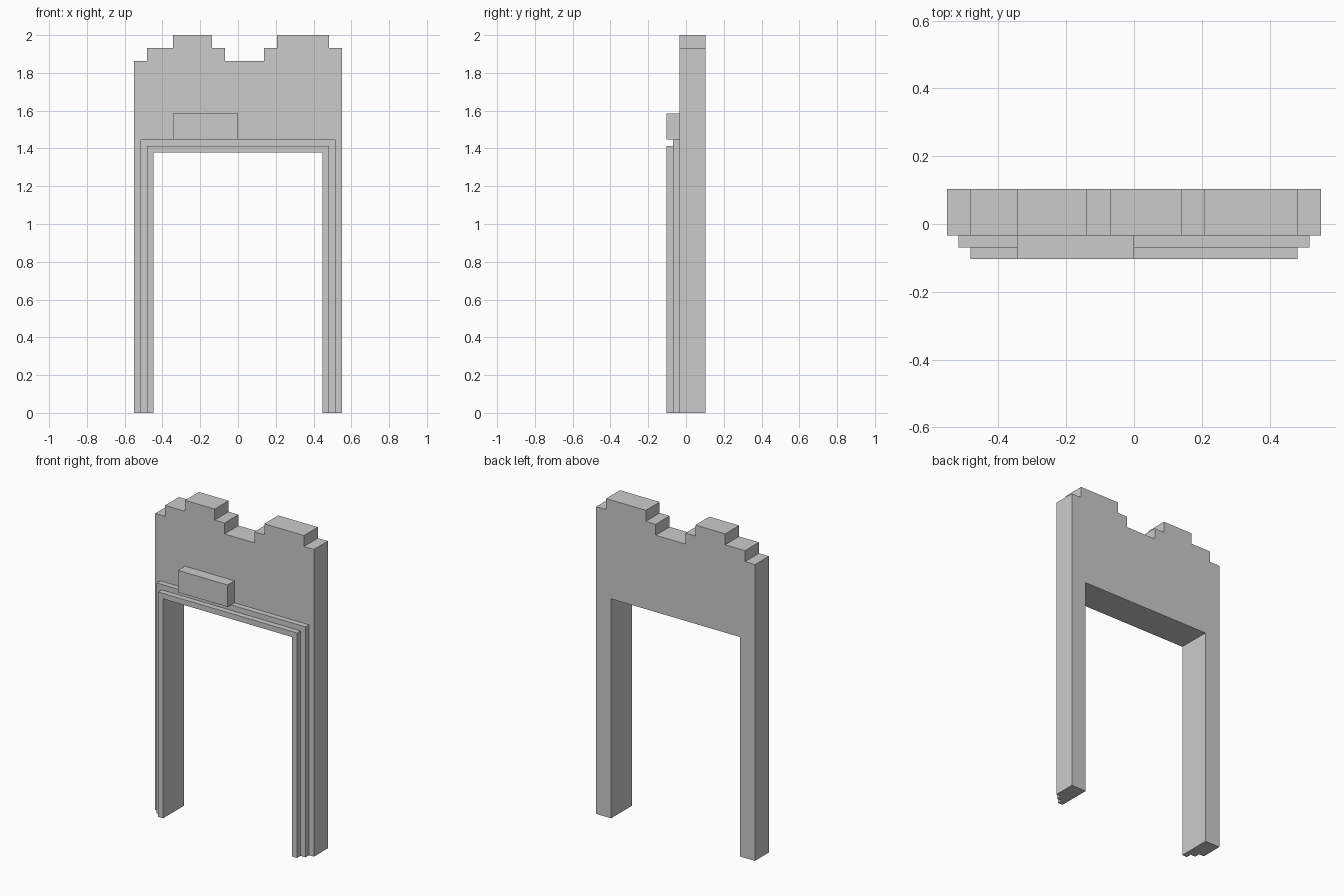
import bpy, bmesh

if "Cube" in bpy.data.objects:
    bpy.data.objects.remove(bpy.data.objects["Cube"])

U = 2 / 58  # the model sits on a grid of 58 units in height


def extrude_profile(name, pts, y0, y1):
    """Extrude an (x, z) outline from y0 to y1, all in grid units."""
    bm = bmesh.new()
    face = bm.faces.new([bm.verts.new((x * U, y0 * U, z * U)) for x, z in pts])
    res = bmesh.ops.extrude_face_region(bm, geom=[face])
    verts = [g for g in res["geom"] if isinstance(g, bmesh.types.BMVert)]
    bmesh.ops.translate(bm, verts=verts, vec=(0, (y1 - y0) * U, 0))
    bmesh.ops.recalc_face_normals(bm, faces=bm.faces)
    mesh = bpy.data.meshes.new(name)
    bm.to_mesh(mesh)
    bm.free()
    obj = bpy.data.objects.new(name, mesh)
    bpy.context.collection.objects.link(obj)
    return obj


def arch(half_width, top_outline):
    """Outline of a doorway: two legs around the opening plus a given top."""
    return ([(-13, 0), (-13, 40), (13, 40), (13, 0), (half_width, 0)]
            + top_outline + [(-half_width, 0)])


# Wall with the broken, stepped top edge: (left, right, height), right to left
steps = [(14, 16, 56), (6, 14, 58), (4, 6, 56), (-2, 4, 54),
         (-4, -2, 56), (-10, -4, 58), (-14, -10, 56), (-16, -14, 54)]
top = [p for left, right, h in steps for p in ((right, h), (left, h))]
extrude_profile("ruined_wall", arch(16, top), -1, 3)

# Two stepped door trims on the front
for name, w, h, y in (("outer_door_trim", 15, 42, -2), ("inner_door_trim", 14, 41, -3)):
    extrude_profile(name, arch(w, [(w, h), (-w, h)]), y, y + 1)

# Block remaining above the lintel
extrude_profile("lintel_block", [(-10, 42), (0, 42), (0, 46), (-10, 46)], -3, -1)
